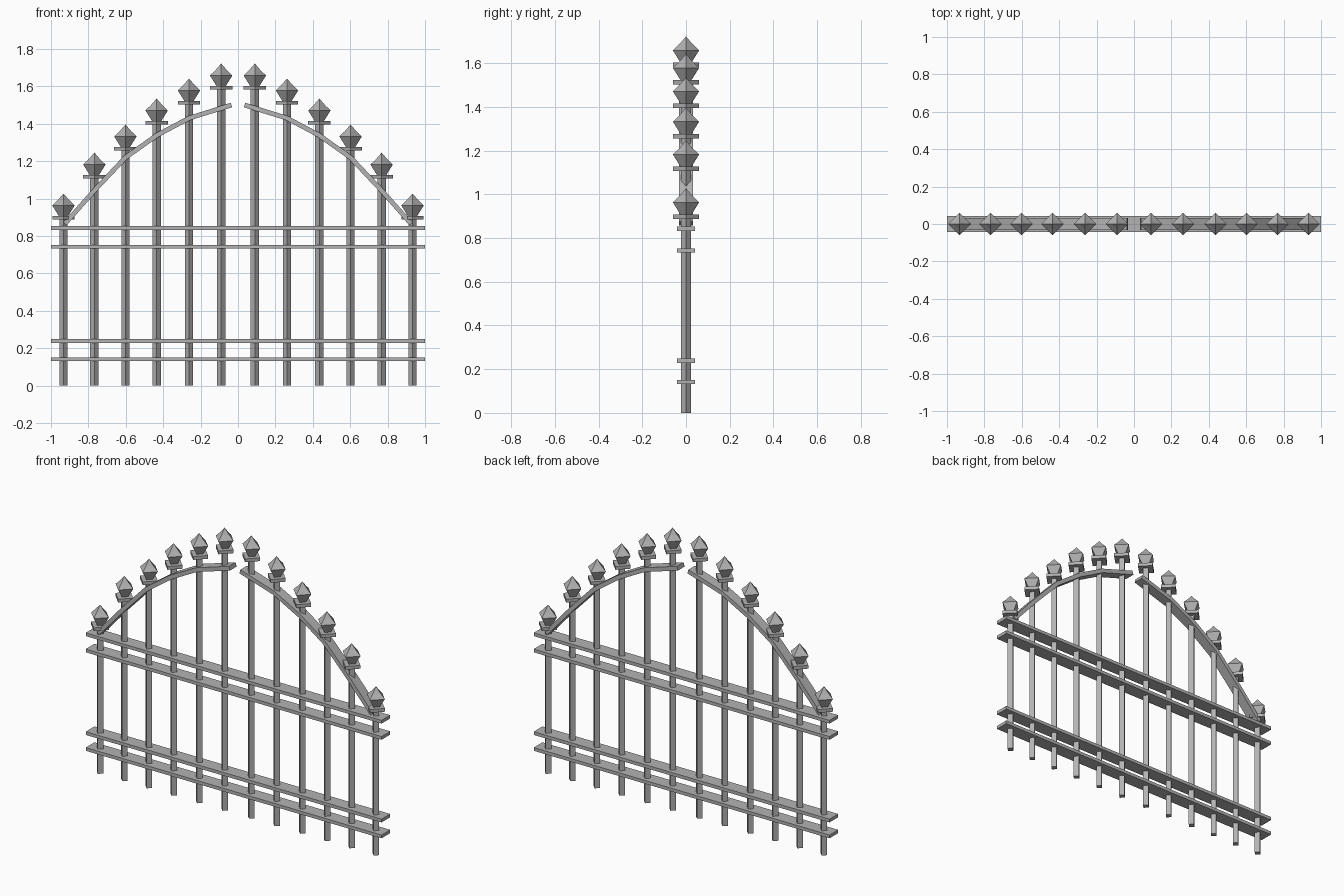
import bpy, bmesh, math
from mathutils import Vector

cube = bpy.data.objects.get("Cube")
if cube:
    bpy.data.objects.remove(cube, do_unlink=True)

iron = bpy.data.materials.new("grey_iron")
iron.use_nodes = True
iron.diffuse_color = (0.45, 0.45, 0.45, 1)
iron.node_tree.nodes["Principled BSDF"].inputs["Base Color"].default_value = (0.45, 0.45, 0.45, 1)


def finish(name, bm):
    bmesh.ops.recalc_face_normals(bm, faces=bm.faces)
    mesh = bpy.data.meshes.new(name)
    bm.to_mesh(mesh)
    bm.free()
    mesh.materials.append(iron)
    obj = bpy.data.objects.new(name, mesh)
    bpy.context.collection.objects.link(obj)


def lathe(name, x, profile):
    """Four-sided turned shape, corners on the axes, from (radius, z) pairs."""
    bm = bmesh.new()
    rings = []
    for r, z in profile:
        count = 4 if r > 0 else 1
        rings.append([bm.verts.new((x + r * math.cos(i * math.pi / 2),
                                    r * math.sin(i * math.pi / 2), z))
                      for i in range(count)])
    for a, b in zip(rings, rings[1:]):
        for i in range(4):
            j = (i + 1) % 4
            if len(b) == 1:
                bm.faces.new((a[i], a[j], b[0]))
            else:
                bm.faces.new((a[i], a[j], b[j], b[i]))
    bm.faces.new(rings[0])
    if len(rings[-1]) == 4:
        bm.faces.new(rings[-1])
    finish(name, bm)


def strip(name, path, half_depth, thickness):
    """Flat bar swept along (x, z) points with mitred joints."""
    bm = bmesh.new()
    pts = [Vector(p) for p in path]
    rings = []
    for i, p in enumerate(pts):
        d_in = (p - pts[i - 1]).normalized() if i else (pts[1] - p).normalized()
        d_out = (pts[i + 1] - p).normalized() if i < len(pts) - 1 else d_in
        d = (d_in + d_out).normalized()
        n = Vector((-d.y, d.x)) * thickness / 2 / d.dot(d_in)
        rings.append([bm.verts.new((p.x + s * n.x, y, p.y + s * n.y))
                      for s, y in ((-1, -half_depth), (1, -half_depth),
                                   (1, half_depth), (-1, half_depth))])
    for a, b in zip(rings, rings[1:]):
        for i in range(4):
            j = (i + 1) % 4
            bm.faces.new((a[i], a[j], b[j], b[i]))
    bm.faces.new(rings[0])
    bm.faces.new(rings[-1])
    finish(name, bm)


# Uprights with collars and spear finials: (distance from centre, tip height)
posts = [(0.09, 1.722), (0.262, 1.642), (0.435, 1.535),
         (0.602, 1.396), (0.768, 1.246), (0.933, 1.027)]
# Arched top bar of one leaf
arch = [(0.035, 1.50), (0.262, 1.43), (0.436, 1.337),
        (0.602, 1.219), (0.768, 1.043), (0.925, 0.866)]

for side, sign in (("left", 1), ("right", -1)):
    for n, (x, tip) in enumerate(posts, 1):
        cx = sign * x
        lathe(f"{side}_upright_{n}", cx, [(0.022, 0), (0.022, tip - 0.13)])
        lathe(f"{side}_collar_{n}", cx, [(0.06, tip - 0.14), (0.06, tip - 0.12)])
        lathe(f"{side}_finial_{n}", cx, [(0.022, tip - 0.125), (0.06, tip - 0.064),
                                         (0.03, tip - 0.035), (0, tip)])
    strip(f"{side}_arch", [(sign * x, z) for x, z in arch], 0.032, 0.025)

# Horizontal rails in two pairs
for n, z in enumerate((0.141, 0.238, 0.743, 0.842), 1):
    strip(f"rail_{n}", [(-1, z), (1, z)], 0.042, 0.02)
